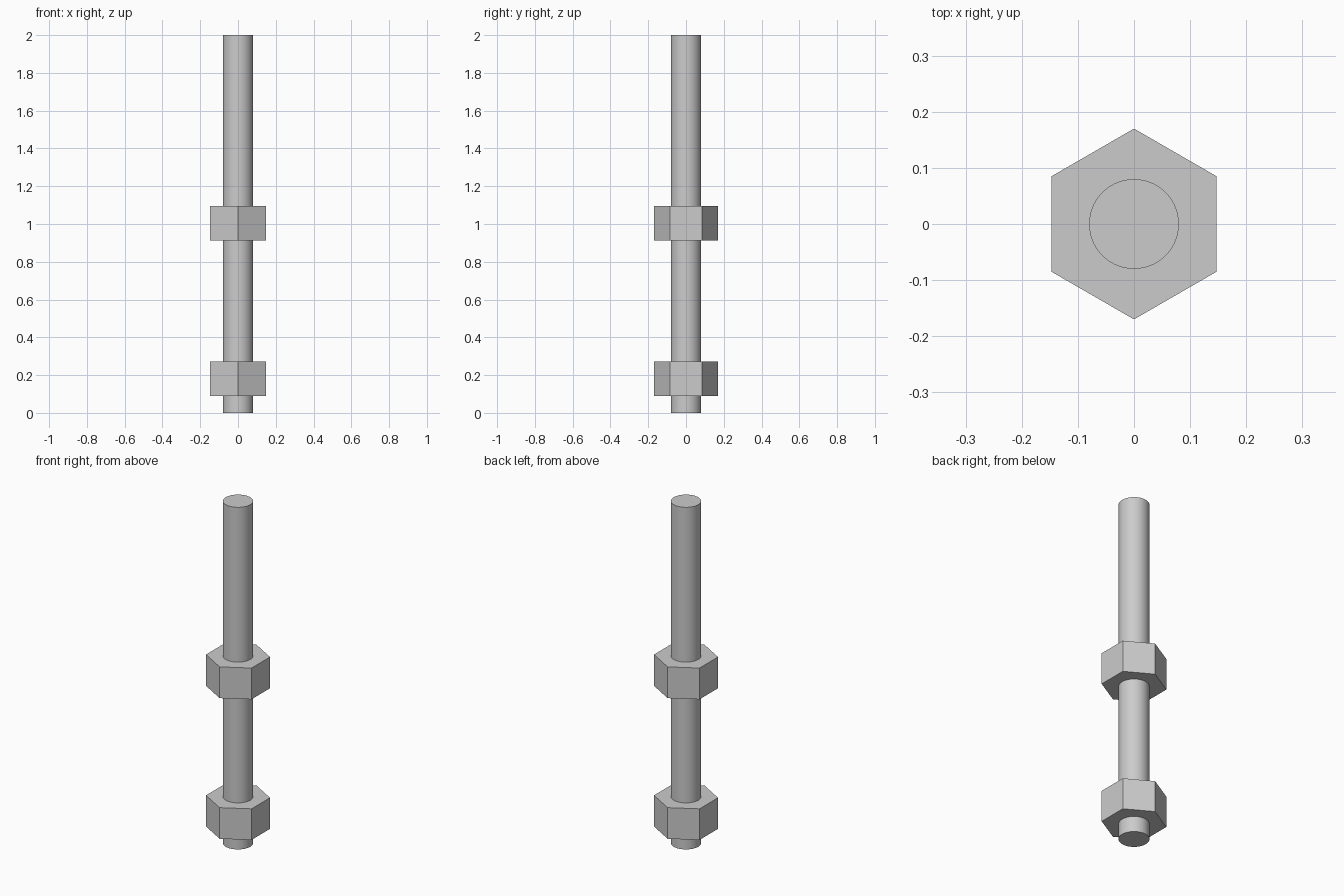
import bpy, math

if "Cube" in bpy.data.objects:
    bpy.data.objects.remove(bpy.data.objects["Cube"])

ROD_RADIUS = 0.08
NUT_RADIUS = 0.17   # centre to corner


def add_prism(name, sides, radius, z0, z1):
    """Upright closed prism with its first corner on +y."""
    bpy.ops.mesh.primitive_cylinder_add(
        vertices=sides, radius=radius, depth=z1 - z0,
        location=(0, 0, (z0 + z1) / 2))
    obj = bpy.context.object
    obj.name = name
    return obj


# Round rod, smooth side with crisp end faces
add_prism("rod", 64, ROD_RADIUS, 0.0, 2.0)
bpy.ops.object.shade_smooth_by_angle(angle=math.radians(30))

# Two hexagonal nuts, flat faced, corners on the y axis
for name, z0, z1 in (("lower_nut", 0.09, 0.272), ("upper_nut", 0.912, 1.095)):
    add_prism(name, 6, NUT_RADIUS, z0, z1)
